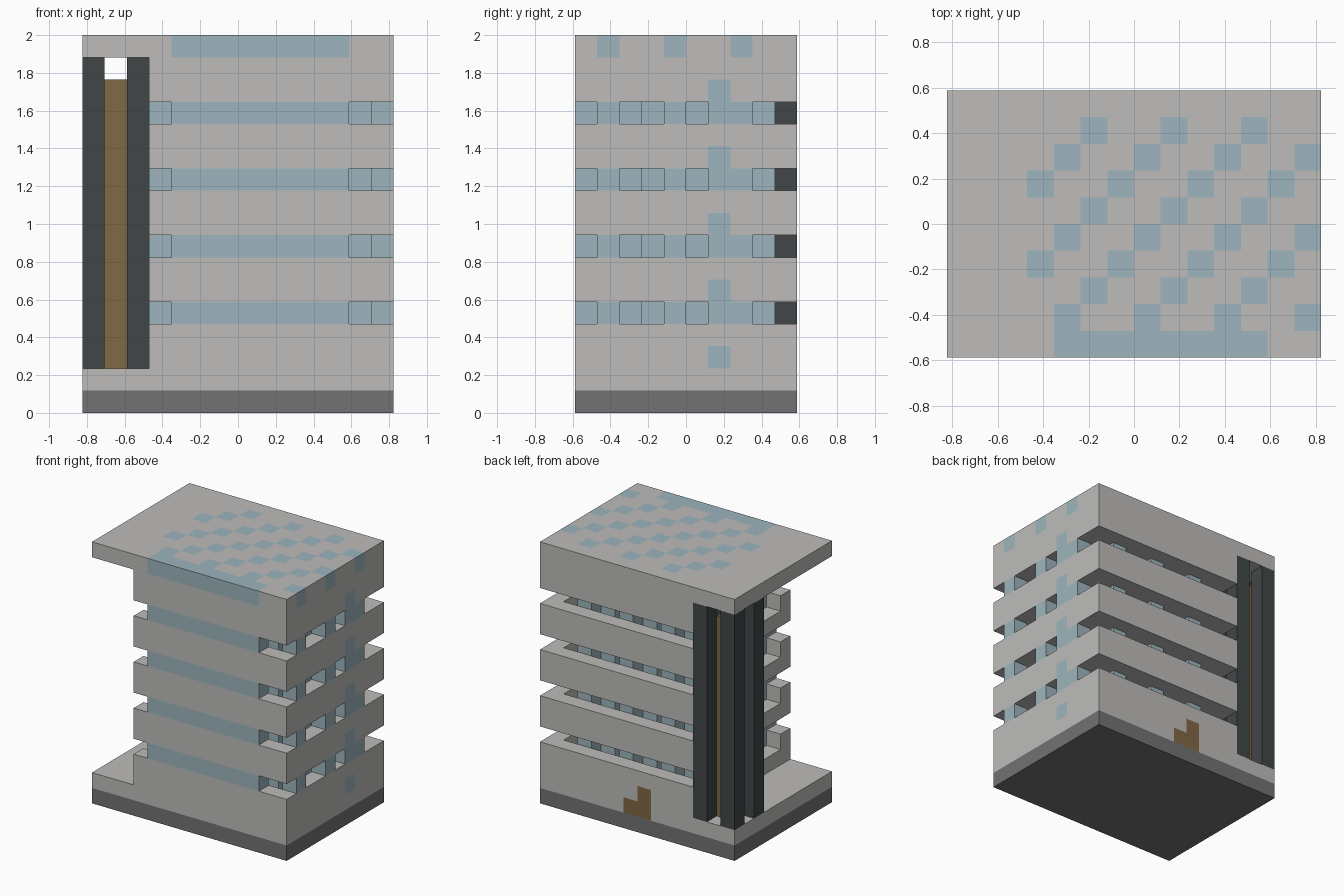
import bpy, bmesh
from mathutils import Vector

if "Cube" in bpy.data.objects:
    bpy.data.objects.remove(bpy.data.objects["Cube"], do_unlink=True)

NX, NY, NZ = 14, 10, 17          # building size in modules
U = 2 / NZ                       # one module


def material(name, r, g, b):
    m = bpy.data.materials.new(name)
    m.use_nodes = True
    m.diffuse_color = (r, g, b, 1)
    m.node_tree.nodes["Principled BSDF"].inputs["Base Color"].default_value = (r, g, b, 1)
    return m


CONCRETE = material("light_concrete", 0.51, 0.505, 0.49)
GLASS = material("pale_blue_glass", 0.34, 0.46, 0.51)
PLINTH = material("dark_grey_plinth", 0.17, 0.17, 0.17)
STEEL = material("charcoal_steel", 0.053, 0.062, 0.062)
TIMBER = material("brown_timber", 0.22, 0.14, 0.056)

AXES = [Vector(a) * s for a in ((1, 0, 0), (0, 1, 0), (0, 0, 1)) for s in (1, -1)]


def box(xs, ys, zs):
    """All module positions in three ranges."""
    return {(x, y, z) for x in xs for y in ys for z in zs}


def part(name, cells, rule):
    """Closed shell round the modules; rule gives each module its material."""
    bm = bmesh.new()
    mats = []
    for c in sorted(cells):
        mat = rule(*c) if callable(rule) else rule
        if mat not in mats:
            mats.append(mat)
        mid = Vector(c) + Vector((0.5, 0.5, 0.5)) - Vector((NX / 2, NY / 2, 0))
        for n in AXES:
            if tuple(int(v) for v in Vector(c) + n) in cells:
                continue
            a = Vector((n.y, n.z, n.x))
            b = n.cross(a)
            quad = [mid + (n + a * s + b * t) / 2 for s, t in ((-1, -1), (1, -1), (1, 1), (-1, 1))]
            face = bm.faces.new([bm.verts.new(p * U) for p in quad])
            face.material_index = mats.index(mat)
    bmesh.ops.remove_doubles(bm, verts=bm.verts, dist=U / 100)
    mesh = bpy.data.meshes.new(name)
    bm.to_mesh(mesh)
    bm.free()
    for m in mats:
        mesh.materials.append(m)
    obj = bpy.data.objects.new(name, mesh)
    bpy.context.scene.collection.objects.link(obj)
    return obj


BODY = range(3, NX)
FRONT_GLASS = range(4, 12)
END = NX - 1
BACK = NY - 1


def is_pillar(x, y):
    return x >= 3 and 1 <= y <= 8 and (x - y) % 3 == 0


def concrete_rule(x, y, z):
    # stepped timber door at the back, small window on the end wall
    if y == BACK and (x, z) in {(7, 1), (6, 1), (6, 2)}:
        return TIMBER
    if (x, y) == (END, 6) and z % 3 == 2:
        return GLASS
    return CONCRETE


def roof_rule(x, y, z):
    # diagonal skylights and a glazed front strip
    return GLASS if is_pillar(x, y) or (y == 0 and x in FRONT_GLASS) else CONCRETE


# Base and ground slab
part("plinth", box(range(NX), range(NY), [0]), PLINTH)
part("ground_slab", box(range(NX), range(NY), [1]), concrete_rule)

# Storeys: floor with a parapet on the front, back and end
for n, z in enumerate(range(2, NZ - 1, 3), 1):
    cells = box(BODY, range(NY), [z])
    cells |= box(BODY, [0, BACK], [z + 1]) | box([END], range(NY), [z + 1])
    part(f"storey_{n}", cells, concrete_rule)

    # Window band and glass pillars under the next floor
    if z + 2 < NZ - 1:
        part(f"front_window_{n}", box(FRONT_GLASS, [0], [z + 2]), GLASS)
        pillars = {c for c in box(BODY, range(NY), [z + 1, z + 2]) if is_pillar(c[0], c[1])}
        pillars |= {(END, 6, z + 2)}
        pillars -= box([END], range(NY), [z + 1])
        part(f"glass_pillars_{n}", pillars, GLASS)

part("roof", box(range(NX), range(NY), [NZ - 1]), roof_rule)

# Lift tower: four posts round a timber core
for side, x in (("right", 0), ("left", 2)):
    for end, y in (("front", 7), ("back", 9)):
        part(f"tower_post_{end}_{side}", box([x], [y], range(2, NZ - 1)), STEEL)
part("tower_core", box([1], [8], range(2, NZ - 2)), TIMBER)
